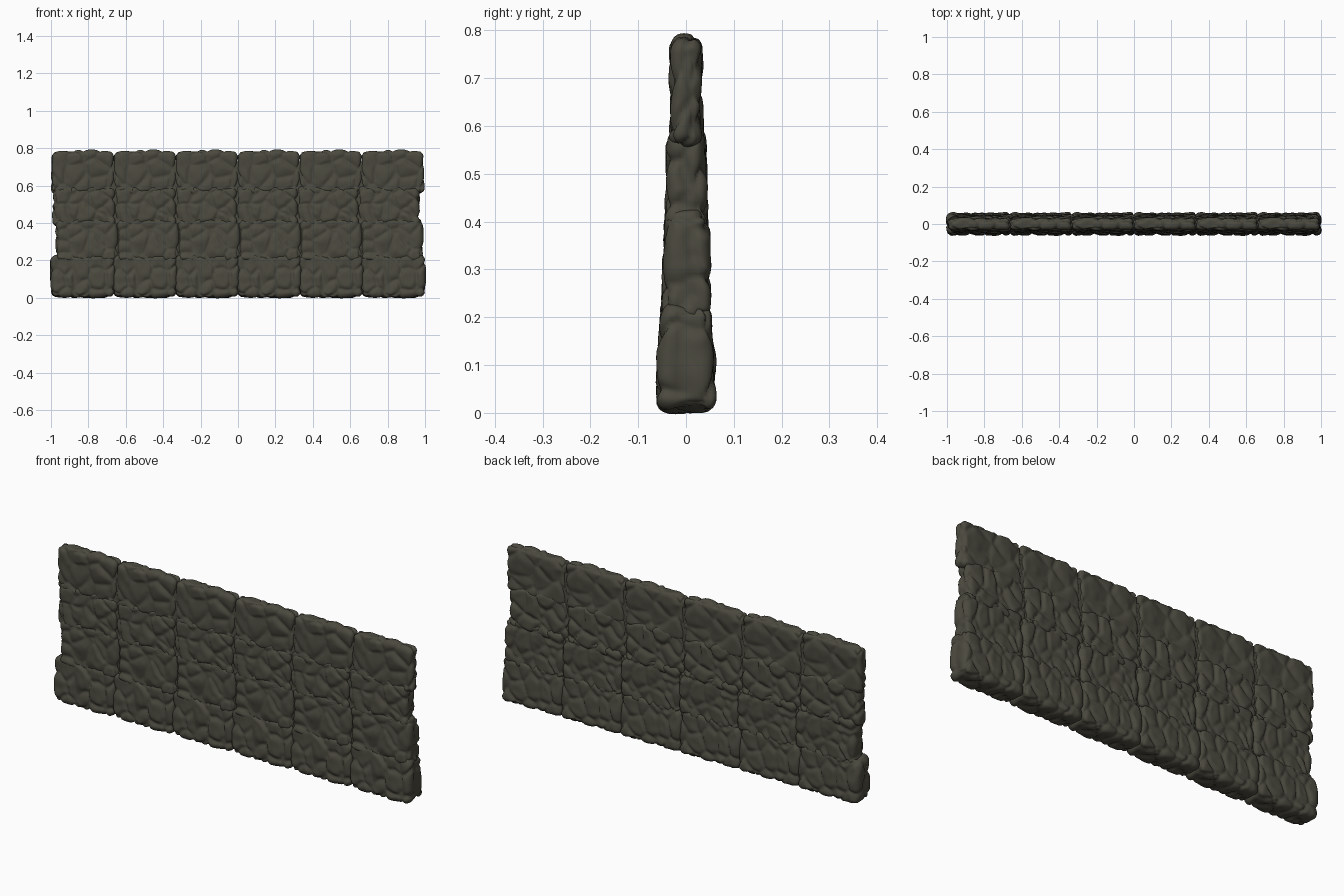
import bpy, bmesh, math
from mathutils import Vector, noise

if "Cube" in bpy.data.objects:
    bpy.data.objects.remove(bpy.data.objects["Cube"])

stone = bpy.data.materials.new("dark olive stone")
stone.diffuse_color = (0.070, 0.067, 0.049, 1)
stone.use_nodes = True
stone.node_tree.nodes["Principled BSDF"].inputs["Base Color"].default_value = stone.diffuse_color

MODULES = 6
ROUND = 0.03
# course: name, x from, x to, z from, z to, half depth at bottom and top, stone width, stone height
COURSES = [
    ("base_course", -1.0, 1.0, 0.01, 0.222, 0.064, 0.053, 0.075, 0.105),
    ("lower_course", -0.975, 0.99, 0.198, 0.418, 0.053, 0.046, 0.085, 0.10),
    ("upper_course", -0.99, 0.97, 0.385, 0.590, 0.045, 0.039, 0.09, 0.10),
    ("coping_course", -1.0, 0.995, 0.560, 0.780, 0.036, 0.034, 0.105, 0.12),
]


def slab(cuts):
    """Cube from -1 to 1, cut a different number of times along each axis."""
    bm = bmesh.new()
    bmesh.ops.create_cube(bm, size=2)
    for axis, n in enumerate(cuts):
        edges = [e for e in bm.edges
                 if abs(e.verts[0].co[axis] - e.verts[1].co[axis]) > 1.9]
        bmesh.ops.subdivide_edges(bm, edges=edges, cuts=n, use_grid_fill=True)
    return bm


def stone_offset(p, w, h, seed):
    """Rounded stones divided by grooves, from a cell pattern."""
    q = Vector((p.x / w, p.y / 0.08, p.z / h)) + Vector((seed * 7.3, seed * 3.1, seed * 5.7))
    q += 0.25 * noise.noise_vector(q * 0.9)
    dist, pts = noise.voronoi(q)
    b = min(1, (dist[1] - dist[0]) / 0.4)
    b = 1 - (1 - b) ** 2
    size = noise.noise(pts[0] * 3.7)
    return (b - 1) * 0.012 + b * size * 0.006 + 0.003 * noise.noise(q * 2.5)


def segment_mesh(name, half, y_bottom, y_top, w, h, seed):
    """One rounded block of stones, used along the whole course."""
    bm = slab((48, 8, 32))
    y_mid = (y_bottom + y_top) / 2
    size = Vector((half.x, y_mid, half.z))
    r = min(ROUND, y_mid * 0.85)
    for v in bm.verts:
        u = v.co.copy()
        p = Vector(u[i] * size[i] for i in range(3))
        inner = Vector(max(r - size[i], min(size[i] - r, p[i])) for i in range(3))
        n = (p - inner).normalized()
        p = inner + n * r
        # gently bowed top and bottom, taper towards the top
        p.z += 0.009 * u.z * (1 - u.x * u.x)
        p += n * stone_offset(p, w, h, seed)
        p.y *= (y_bottom + (y_top - y_bottom) * (u.z + 1) / 2) / y_mid
        v.co = p
    bmesh.ops.recalc_face_normals(bm, faces=bm.faces)
    for f in bm.faces:
        f.smooth = True
    me = bpy.data.meshes.new(name)
    bm.to_mesh(me)
    bm.free()
    me.materials.append(stone)
    return me


# four courses, each made of repeated stone segments
for seed, (name, x0, x1, z0, z1, yb, yt, w, h) in enumerate(COURSES, 1):
    step = (x1 - x0 - 0.008) / MODULES
    half = Vector((step / 2 + 0.006, 0, (z1 - z0) / 2 + 0.004))
    me = segment_mesh(name, half, yb, yt, w, h, seed)
    for i in range(MODULES):
        ob = bpy.data.objects.new(f"{name}_{i + 1}", me)
        ob.location = (x0 + 0.004 + step * (i + 0.5), 0, (z0 + z1) / 2)
        bpy.context.collection.objects.link(ob)

# solid core that closes the gaps between the courses
bm = slab((1, 1, 1))
for v in bm.verts:
    taper = 0.036 - 0.007 * (v.co.z + 1)
    v.co = (v.co.x * 0.94, v.co.y * taper, 0.39 + v.co.z * 0.34)
me = bpy.data.meshes.new("wall_core")
bm.to_mesh(me)
bm.free()
me.materials.append(stone)
bpy.context.collection.objects.link(bpy.data.objects.new("wall_core", me))
